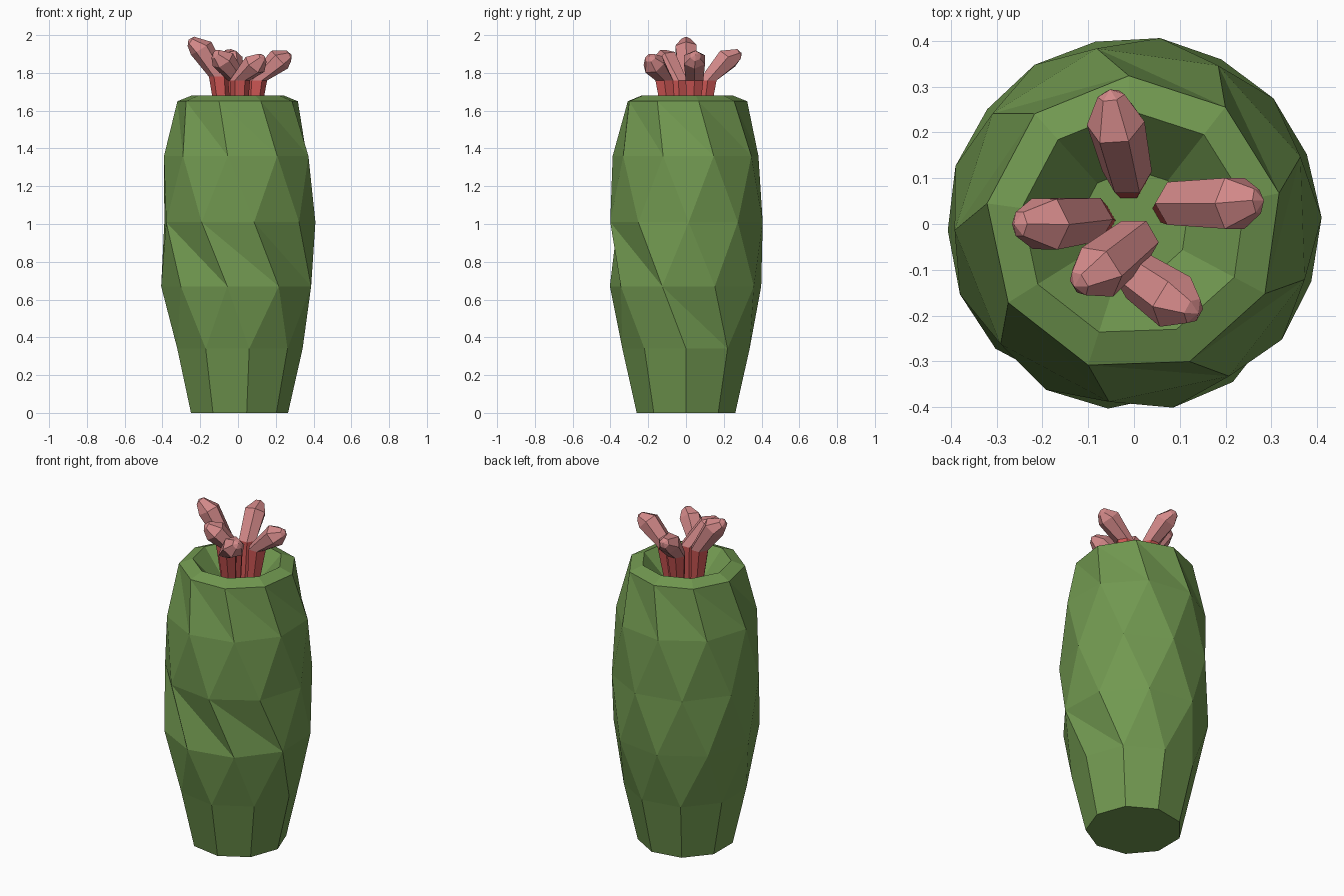
import bpy, math
from mathutils import Vector

if "Cube" in bpy.data.objects:
    bpy.data.objects.remove(bpy.data.objects["Cube"])


def material(name, rgb):
    m = bpy.data.materials.new(name)
    m.diffuse_color = (*rgb, 1)
    m.use_nodes = True
    m.node_tree.nodes["Principled BSDF"].inputs["Base Color"].default_value = m.diffuse_color
    return m


GREEN = material("cactus green", (0.165, 0.315, 0.08))
RED = material("flower stem red", (0.62, 0.095, 0.09))
PINK = material("petal pink", (0.65, 0.25, 0.25))


def make_object(name, verts, faces, mats, indices=None):
    me = bpy.data.meshes.new(name)
    me.from_pydata(verts, [], faces)
    for m in mats:
        me.materials.append(m)
    if indices:
        for p, i in zip(me.polygons, indices):
            p.material_index = i
    me.update()
    ob = bpy.data.objects.new(name, me)
    bpy.context.collection.objects.link(ob)
    return ob


# Cactus body: twisted nine-sided rings (z, radius, start angle), hollow top
N = 9
RINGS = [(0.0, 0.265, -80), (0.34, 0.342, -80), (0.67, 0.407, -98),
         (1.01, 0.41, -118), (1.36, 0.392, -98), (1.65, 0.324, -108),
         (1.68, 0.248, -108), (1.54, 0.12, -108)]
# Facets whose diagonal runs the long way, making the creases
CREASES = {(2, 8), (2, 0), (2, 1), (1, 2)}

verts = []
for z, r, a in RINGS:
    for k in range(N):
        t = math.radians(a + 360 / N * k)
        verts.append((r * math.cos(t), r * math.sin(t), z))

faces = [tuple(reversed(range(N)))]
for b in range(len(RINGS) - 1):
    twist = RINGS[b + 1][2] - RINGS[b][2]
    for k in range(N):
        n = (k + 1) % N
        l0, l1, u0, u1 = b * N + k, b * N + n, (b + 1) * N + k, (b + 1) * N + n
        if twist == 0:
            faces.append((l0, l1, u1, u0))
        elif twist > 0 or b == 4 or (b, k) in CREASES:
            faces += [(l0, l1, u0), (l1, u1, u0)]
        else:
            faces += [(l0, l1, u1), (l0, u1, u0)]
top = (len(RINGS) - 1) * N
faces.append(tuple(range(top, top + N)))
make_object("cactus_body", verts, faces, [GREEN])


# Flowers: six-sided red stem bending outward into a pink bud
def flower(name, joint, mid, tip, sides=6):
    joint, mid, tip = Vector(joint), Vector(mid), Vector(tip)
    base = Vector((joint.x * 0.75, joint.y * 0.75, 1.52))
    up = Vector((0, 0, 1))
    out = (tip - mid).normalized()
    sections = [(base, 0.035, up), (joint, 0.054, up),
                (mid, 0.064, (mid - joint).normalized()), (tip, 0.03, out)]
    vs = []
    for p, r, d in sections:
        q = up.rotation_difference(d)
        for k in range(sides):
            t = 2 * math.pi * k / sides
            vs.append(p + q @ Vector((r * math.cos(t), r * math.sin(t), 0)))
    fs, idx = [tuple(reversed(range(sides)))], [0]
    for s in range(3):
        for k in range(sides):
            n = (k + 1) % sides
            a, b = s * sides, (s + 1) * sides
            fs.append((a + k, a + n, b + n, b + k))
            idx.append(0 if s == 0 else 1)
    # Blunt point closing the bud
    vs.append(tip + out * 0.015)
    for k in range(sides):
        fs.append((3 * sides + k, 3 * sides + (k + 1) % sides, len(vs) - 1))
        idx.append(1)
    make_object(name, vs, fs, [RED, PINK], idx)


flower("flower_back", (-0.015, 0.115, 1.76), (-0.04, 0.22, 1.875), (-0.05, 0.28, 1.90))
flower("flower_right", (0.10, 0.045, 1.76), (0.22, 0.045, 1.87), (0.27, 0.05, 1.89))
flower("flower_left", (-0.10, 0.01, 1.78), (-0.195, 0.0, 1.93), (-0.25, 0.0, 1.967))
flower("flower_front_left", (0.0, -0.04, 1.76), (-0.08, -0.105, 1.87), (-0.12, -0.13, 1.90))
flower("flower_front_right", (0.01, -0.115, 1.76), (0.09, -0.17, 1.845), (0.13, -0.19, 1.88))
